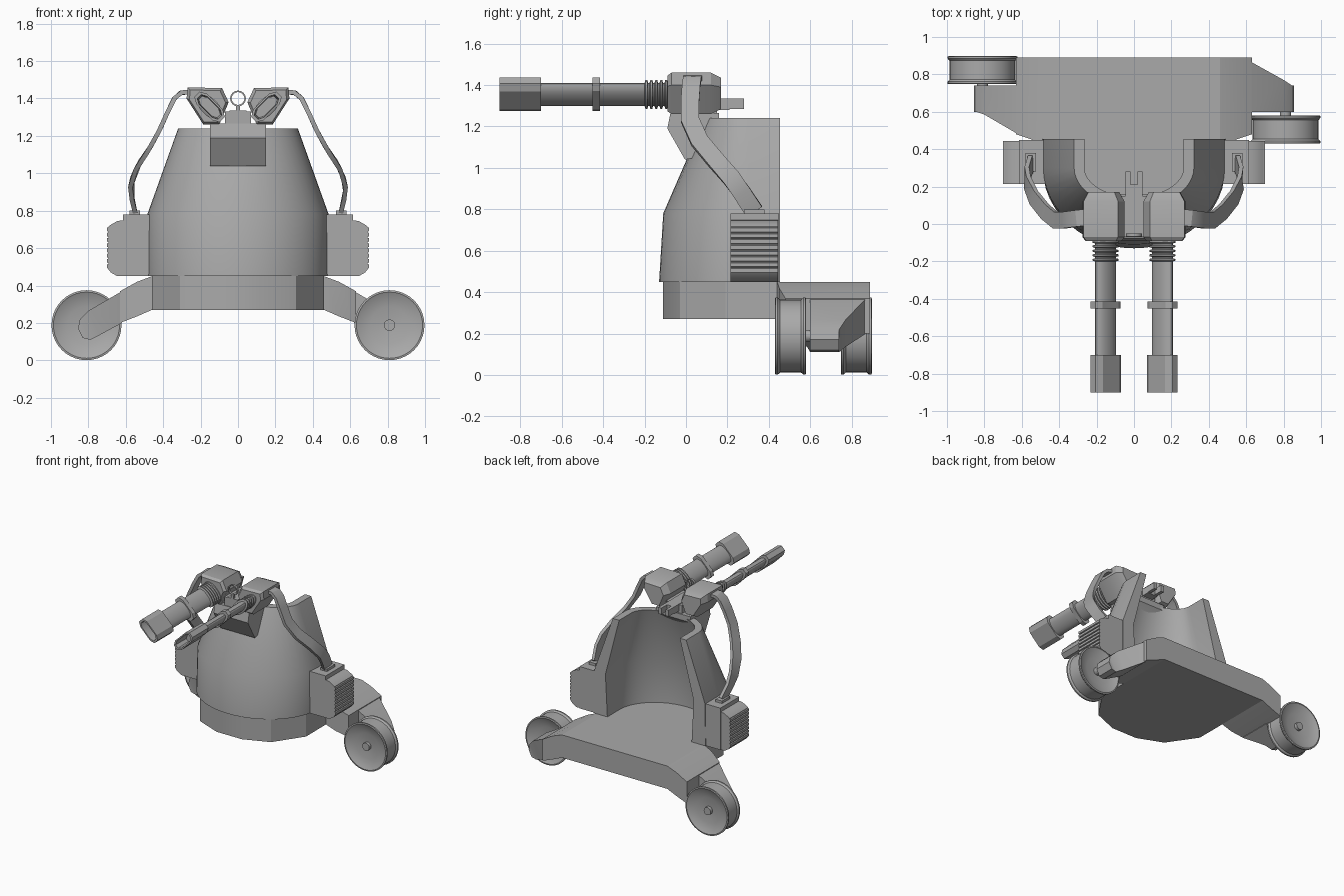
import bpy, bmesh, math
from mathutils import Vector

if "Cube" in bpy.data.objects:
    bpy.data.objects.remove(bpy.data.objects["Cube"])

GREY = bpy.data.materials.new("plain grey")
GREY.diffuse_color = (0.40, 0.40, 0.40, 1)
GREY.use_nodes = True
GREY.node_tree.nodes["Principled BSDF"].inputs["Base Color"].default_value = GREY.diffuse_color


def build(name, verts, faces):
    me = bpy.data.meshes.new(name)
    me.from_pydata([tuple(v) for v in verts], [], faces)
    bm = bmesh.new()
    bm.from_mesh(me)
    bmesh.ops.recalc_face_normals(bm, faces=bm.faces)
    bm.to_mesh(me)
    bm.free()
    me.materials.append(GREY)
    ob = bpy.data.objects.new(name, me)
    bpy.context.collection.objects.link(ob)
    return ob


def loft(name, rings, closed=False):
    """Skin a list of equal-length point rings; cap the ends or close the loop."""
    n, m = len(rings[0]), len(rings)
    faces = []
    for r in range(m if closed else m - 1):
        a, b = r * n, (r + 1) % m * n
        faces += [(a + i, a + (i + 1) % n, b + (i + 1) % n, b + i) for i in range(n)]
    if not closed:
        faces += [tuple(range(n)), tuple(range((m - 1) * n, m * n))]
    return build(name, [p for ring in rings for p in ring], faces)


def box(name, x0, x1, y0, y1, z0, z1):
    return loft(name, [[(x0, y0, z), (x1, y0, z), (x1, y1, z), (x0, y1, z)] for z in (z0, z1)])


def lathe_y(name, cx, cz, profile, n=40):
    """Revolve (radius, y) points about an axis parallel to y."""
    return loft(name, [[(cx + r * math.cos(2 * math.pi * i / n), y,
                         cz + r * math.sin(2 * math.pi * i / n)) for i in range(n)]
                       for r, y in profile])


# Chassis: faceted nose and wide rear platform with drooping sides
half = [(.11, -.11), (.31, -.03), (.46, .19), (.46, .89)]
outline = half + [(-x, y) for x, y in reversed(half)]
loft("chassis", [[(x, y, z) for x, y in outline] for z in (.27, .45)])
for s, side in ((-1, "left"), (1, "right")):
    loft(side + "_platform_wing",
         [[(s * x, y0, z0), (s * x, .89, z0), (s * x, .89, z1), (s * x, y0, z1)]
          for x, y0, z0, z1 in ((.46, .44, .27, .45), (.54, .45, .235, .42), (.63, .48, .20, .37))])
    # Wheel arm: narrows from one side, leaving room for the wheel on the other
    spans = [(.60, .87), (.60, .77), (.60, .74), (.60, .74)] if s > 0 else \
            [(.48, .74), (.585, .74), (.60, .74), (.60, .74)]
    prof = [(.62, .37, .62, .20), (.80, .265, .74, .135), (.845, .22, .79, .11), (.855, .17, .83, .12)]
    loft(side + "_wheel_arm",
         [[(s * xt, a, zt), (s * xt, b, zt), (s * xb, b, zb), (s * xb, a, zb)]
          for (a, b), (xt, zt, xb, zb) in zip(spans, prof)])
    # Spool wheel with dished faces, grooved tread and small hub
    yc = .505 if s > 0 else .823
    rim = [(.03, .07), (.03, .045), (.10, .05), (.15, .062), (.177, .075), (.187, .073),
           (.187, .062), (.176, .05)]
    rim = [(r, yc - d) for r, d in rim] + [(r, yc + d) for r, d in reversed(rim)]
    lathe_y(side + "_wheel", s * .81, .188, rim)
    lathe_y(side + "_axle", s * .81, .188, [(.03, yc), (.03, .67)], 16)


# Curved blast shield, open at the back
def shield_ring(z, a, front, t):
    def arc(a, f):
        pts = [(a, .455, z)]
        for i in range(25):
            t = math.pi * i / 24
            pts.append((a * math.cos(t), .30 - (.30 - f) * math.sin(t), z))
        return pts + [(-a, .455, z)]
    return arc(a, front) + arc(a - t, front + t)[::-1]


rings = [shield_ring(.45, .488, -.13, .12), shield_ring(.78, .485, -.11, .10),
         shield_ring(1.24, .32, .09, .055)]
n = len(rings[0])
shield_faces = [(r * n + i, r * n + (i + 1) % n, (r + 1) * n + (i + 1) % n, (r + 1) * n + i)
                for r in range(2) for i in range(n)]
for base in (0, 2 * n):
    shield_faces += [(base + i, base + i + 1, base + n - 2 - i, base + n - 1 - i)
                     for i in range(n // 2 - 1)]
build("blast_shield", [p for r in rings for p in r], shield_faces)

# Gun mount hooked over the shield's top edge
mount = [(-.09, 1.19), (-.075, 1.265), (.16, 1.265), (.16, 1.22), (.10, 1.15), (.05, 1.05), (-.005, 1.04)]
loft("gun_mount", [[(x, y, z) for y, z in mount] for x in (-.15, .15)])
box("mount_neck", -.07, .07, -.07, .15, 1.25, 1.33)
box("sight_bar", -.045, .045, -.07, .21, 1.28, 1.335)
for s in (-1, 1):
    box("sight_fork", s * .032 - .013, s * .032 + .013, .20, .28, 1.285, 1.335)
box("sight_post", -.01, .01, -.07, -.05, 1.33, 1.365)
ring = []
for i in range(24):
    a = 2 * math.pi * i / 24
    ring.append([(r * math.cos(a), y, 1.40 + r * math.sin(a))
                 for r, y in ((.034, -.068), (.042, -.068), (.042, -.052), (.034, -.052))])
loft("ring_sight", ring, closed=True)

ELL = [(math.cos(math.pi * i / 10), math.sin(math.pi * i / 10)) for i in range(20)]
OCT = [(.095, .02), (.06, .04), (-.06, .04), (-.095, .02),
       (-.095, -.02), (-.06, -.04), (.06, -.04), (.095, -.02)]
R2 = math.sqrt(.5)

for s, side in ((-1, "left"), (1, "right")):
    # Gun sections are flattened and leaned 45 degrees outwards
    def gun(name, section, steps):
        loft(side + name, [[(s * (.152 + (u * k - v * l) * R2), y, 1.355 + (u * k + v * l) * R2)
                            for u, v in section] for y, k, l in steps])
    gun("_barrel", ELL, [(-.75, .072, .032), (-.05, .072, .032)])
    gun("_barrel_clamp", OCT, [(-.452, 1, .95), (-.415, 1, .95)])
    gun("_muzzle", OCT, [(-.70, 1, 1), (-.90, 1, 1), (-.90, .82, .75), (-.78, .72, .65)])
    ribs = []
    for i in range(5):
        y = -.20 + i * .024
        ribs += [(y, .072, .036), (y + .004, .088, .046), (y + .013, .088, .046), (y + .017, .072, .036)]
    gun("_cooling_ribs", ELL, ribs)

    # Gun housing
    hex_pts = [(.05, 1.38), (.085, 1.455), (.27, 1.46), (.275, 1.40), (.185, 1.26), (.10, 1.26)]
    loft(side + "_gun_housing",
         [[(s * (.165 + (x - .165) * k), y, 1.36 + (z - 1.36) * k) for x, z in hex_pts]
          for y, k in ((-.09, .86), (-.07, 1), (.12, 1), (.17, .75))])

    # Feed strap from housing to power pod
    path = [Vector((s * x, y, z)) for x, y, z in (
        (.26, .035, 1.435), (.305, .03, 1.43), (.34, .025, 1.40), (.375, .02, 1.33), (.42, .02, 1.23),
        (.475, .065, 1.13), (.535, .14, 1.04), (.57, .22, .95), (.57, .27, .88), (.55, .33, .79))]
    secs = []
    for i, p in enumerate(path):
        t = (path[min(i + 1, len(path) - 1)] - path[max(i - 1, 0)]).normalized()
        w = Vector((0, 1, 0))
        w = (w - t * w.dot(t)).normalized() * .044
        q = t.cross(w).normalized() * .012
        secs.append([p + w + q, p - w + q, p - w - q, p + w - q])
    loft(side + "_feed_strap", secs)
    a, b = sorted((s * .525, s * .58))
    box(side + "_strap_socket", a, b, .28, .38, .77, .80)

    # Power pod: box with a rounded, ribbed outer cover
    a, b = sorted((s * .45, s * .615))
    box(side + "_power_pod", a, b, .215, .45, .45, .78)
    cover = [(.60, .45), (.645, .45), (.68, .47)]
    for i in range(8):
        z = .495 + i * .028
        cover += [(.70, z), (.70, z + .018), (.692, z + .021), (.692, z + .025)]
    cover += [(.68, .725), (.645, .745), (.60, .75)]
    loft(side + "_ribbed_cover", [[(s * x, y, z) for x, z in cover] for y in (.215, .445)])

# Smooth curved parts while keeping hard edges
for ob in bpy.data.objects:
    ob.select_set(True)
bpy.context.view_layer.objects.active = bpy.data.objects["blast_shield"]
bpy.ops.object.shade_smooth_by_angle(angle=math.radians(28))
